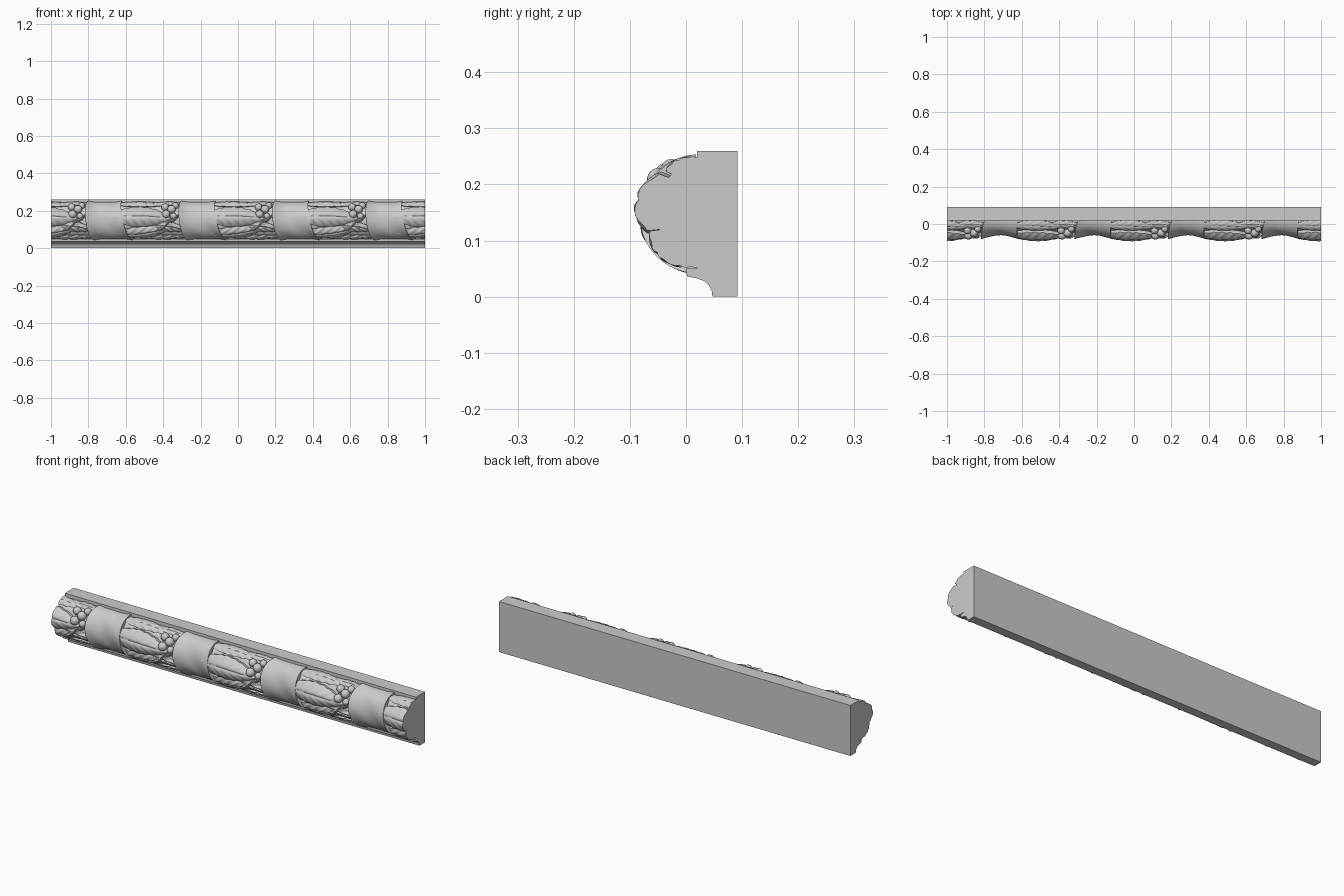
import bpy, bmesh
from math import sin, cos, pi, radians
from mathutils import Vector, Matrix

if "Cube" in bpy.data.objects:
    bpy.data.objects.remove(bpy.data.objects["Cube"])

PERIOD, REPEATS = 0.5, range(-1, 5)
CY, CZ, RY, RZ = 0.02, 0.147, 0.07, 0.095


def wrap(x, s, h):
    """Point on the half-round core: x along, s around, h above it."""
    a = max(-pi / 2, min(pi / 2, s / 0.1))
    return Vector((x, CY - (RY + h) * cos(a), CZ + (RZ + h * 0.36) * sin(a)))


def finish(name, bm, angle=40, clip=True):
    # Cut flush with both ends of the moulding and cap the cuts
    if clip:
        for side in (-1, 1):
            bmesh.ops.bisect_plane(bm, geom=bm.verts[:] + bm.edges[:] + bm.faces[:],
                                   plane_co=(side, 0, 0), plane_no=(side, 0, 0), clear_outer=True)
            edges = [e for e in bm.edges if e.is_boundary]
            if edges:
                bmesh.ops.holes_fill(bm, edges=edges, sides=0)
    bmesh.ops.recalc_face_normals(bm, faces=bm.faces[:])
    mesh = bpy.data.meshes.new(name)
    bm.to_mesh(mesh)
    bm.free()
    obj = bpy.data.objects.new(name, mesh)
    bpy.context.collection.objects.link(obj)
    bpy.ops.object.select_all(action='DESELECT')
    obj.select_set(True)
    bpy.context.view_layer.objects.active = obj
    bpy.ops.object.shade_smooth_by_angle(angle=radians(angle))
    return obj


def extrude(name, profile):
    bm = bmesh.new()
    face = bm.faces.new([bm.verts.new((-1, y, z)) for y, z in profile])
    new = bmesh.ops.extrude_face_region(bm, geom=[face])['geom']
    bmesh.ops.translate(bm, vec=(2, 0, 0), verts=[v for v in new if isinstance(v, bmesh.types.BMVert)])
    if not face.is_valid or len(bm.faces) < len(profile) + 2:
        bmesh.ops.holes_fill(bm, edges=[e for e in bm.edges if e.is_boundary], sides=0)
    return finish(name, bm, 30, clip=False)


def patch(name, shape, nu, nv):
    """Closed, repeated relief patch; shape(u, v) gives x, s and h."""
    bm = bmesh.new()
    for k in REPEATS:
        layers = []
        for under in (False, True):
            grid = []
            for i in range(nu + 1):
                row = []
                for j in range(nv + 1):
                    x, s, h = shape(i / nu, 2 * j / nv - 1)
                    row.append(bm.verts.new(wrap(x + k * PERIOD, s, -0.012 if under else h)))
                grid.append(row)
            for i in range(nu):
                for j in range(nv):
                    bm.faces.new((grid[i][j], grid[i + 1][j], grid[i + 1][j + 1], grid[i][j + 1]))
            layers.append(grid)
        # Walls between the carved top and its hidden underside
        rims = [[g[i][0] for i in range(nu + 1)] + [g[nu][j] for j in range(1, nv + 1)]
                + [g[i][nv] for i in range(nu - 1, -1, -1)] + [g[0][j] for j in range(nv - 1, 0, -1)]
                for g in layers]
        top, low = rims
        for i in range(len(top)):
            bm.faces.new((top[i - 1], top[i], low[i], low[i - 1]))
    return finish(name, bm)


def leaf(name, base, tip, width, height, bend=0.0, veins=6):
    def shape(u, v):
        span = 0.12 + 0.88 * sin(pi * u ** 0.85) ** 0.75 if 0 < u < 1 else 0.02
        w = width * span * (1 + 0.04 * sin(u * veins * 2 * pi))
        dx, ds = tip[0] - base[0], tip[1] - base[1]
        n = (dx * dx + ds * ds) ** 0.5
        x = base[0] + dx * u - ds / n * w * v
        s = base[1] + ds * u + dx / n * w * v + bend * sin(pi * u)
        ripple = 0.0025 * sin(2 * pi * (u * veins - abs(v) * 1.3)) * min(1, 3 * abs(v)) * sin(pi * u)
        rib = -0.005 * max(0, 1 - abs(v) / 0.15) * sin(pi * u)
        h = height * (0.4 + 0.6 * sin(pi * u)) * (1 - 0.45 * v * v) + ripple + rib
        return x, s, h
    return patch(name, shape, 36, 20)


def ribbon(u, v):
    # Slanting band, pinched in the middle with flared edges
    t = v
    left = -0.815 + 0.035 * t * t - 0.02 * t
    right = -0.615 + 0.03 * t * t - 0.035 * t
    e = abs(2 * u - 1)
    h = 0.012 + 0.019 * e ** 2.5 + 0.002 * sin(9 * u + 4 * v)
    return left + (right - left) * u, 0.155 * v, h


# Back board with top fillet and bottom cove
extrude("back_board", [(0.092, 0), (0.092, 0.26), (0.02, 0.26), (0.02, 0.2), (0.02, 0.05), (0.0, 0.05),
                       (0.002, 0.036), (0.018, 0.033), (0.032, 0.028), (0.041, 0.02), (0.046, 0.01), (0.047, 0)])

# Half-round core under the ornament
arc = [-pi / 2 + pi * i / 28 for i in range(29)]
extrude("round_core", [(0.03, CZ - RZ)] + [(CY - RY * cos(a), CZ + RZ * sin(a)) for a in arc] + [(0.03, CZ + RZ)])

# Ribbon bands
patch("ribbon_bands", ribbon, 24, 32)

# Overlapping leaves
leaf("main_leaves", (-0.67, 0.02), (-0.36, 0.012), 0.056, 0.043, 0.008, 7)
leaf("lower_leaves", (-0.66, -0.085), (-0.37, -0.04), 0.043, 0.029, -0.012)
leaf("upper_leaves", (-0.65, 0.115), (-0.38, 0.105), 0.036, 0.027, 0.012)
leaf("edge_leaves", (-0.52, -0.12), (-0.27, -0.105), 0.030, 0.022, -0.008, 5)
leaf("inner_leaves", (-0.46, -0.03), (-0.28, -0.055), 0.030, 0.026, 0.01, 4)
leaf("top_leaves", (-0.45, 0.125), (-0.28, 0.12), 0.026, 0.024, 0.006, 4)

# Berry stalks
leaf("long_stalks", (-0.46, -0.06), (-0.34, 0.03), 0.009, 0.034, -0.02, 1)
leaf("short_stalks", (-0.40, -0.02), (-0.30, 0.05), 0.008, 0.027, -0.015, 1)

# Berry clusters
bm = bmesh.new()
for k in REPEATS:
    for x, s, h, r in ((-0.385, 0.035, 0.017, 0.022), (-0.355, 0.065, 0.015, 0.022), (-0.39, 0.082, 0.010, 0.020),
                       (-0.335, 0.095, 0.010, 0.018), (-0.345, 0.025, 0.008, 0.017)):
        c = wrap(x + k * PERIOD, s, h)
        if abs(c.x) < 1 - r:
            bmesh.ops.create_uvsphere(bm, u_segments=20, v_segments=12, radius=r, matrix=Matrix.Translation(c))
finish("berry_clusters", bm, clip=False)
